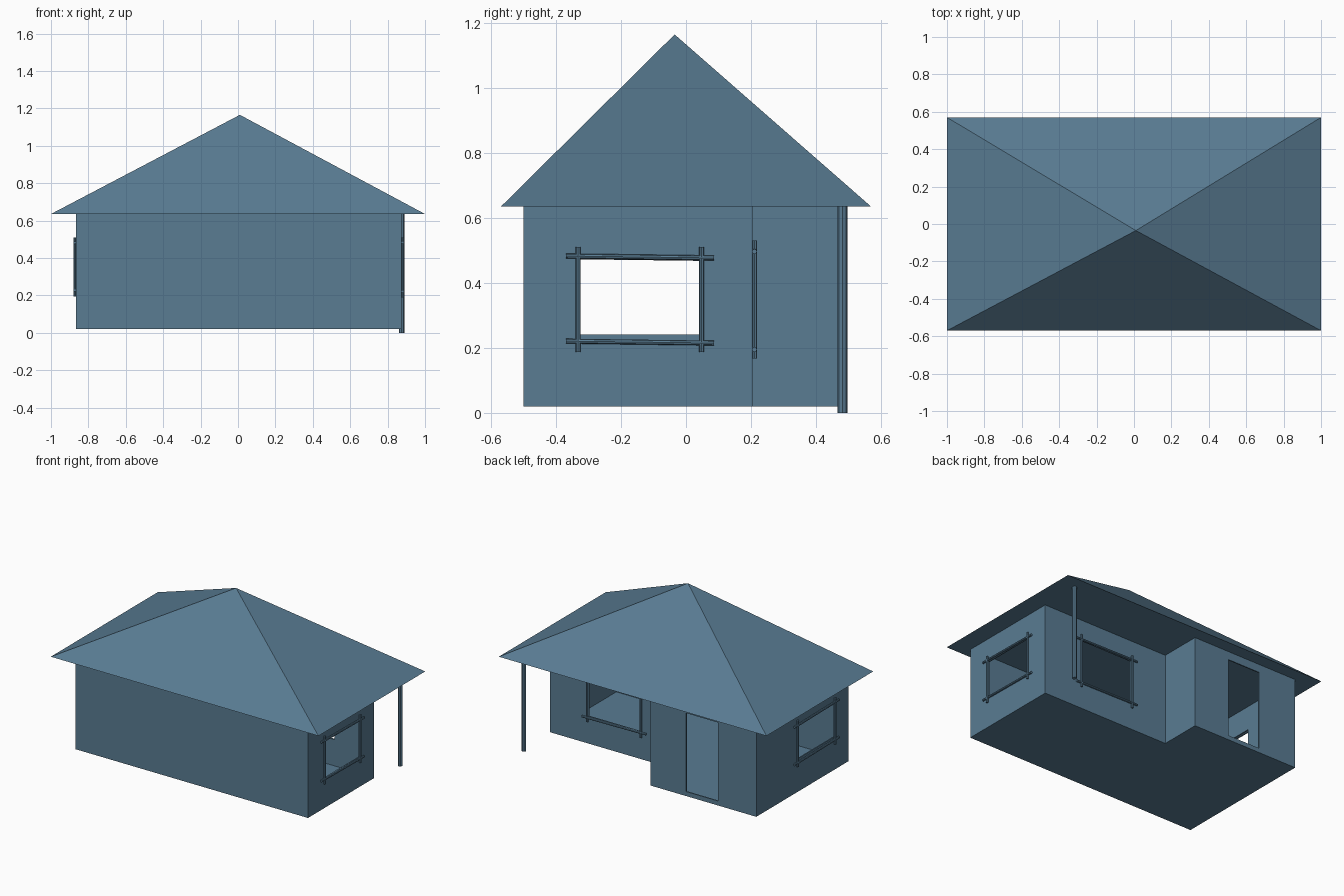
import bpy, bmesh
from mathutils import Vector

if "Cube" in bpy.data.objects:
    bpy.data.objects.remove(bpy.data.objects["Cube"])

FLOOR, EAVE, THICK = 0.02, 0.635, 0.008
BLUE = bpy.data.materials.new("blue_grey")
BLUE.diffuse_color = (0.10, 0.20, 0.29, 1)
BLUE.use_nodes = True
BLUE.node_tree.nodes["Principled BSDF"].inputs["Base Color"].default_value = BLUE.diffuse_color


def make(name, verts, faces, thick=0):
    me = bpy.data.meshes.new(name)
    me.from_pydata([tuple(v) for v in verts], [], faces)
    me.materials.append(BLUE)
    ob = bpy.data.objects.new(name, me)
    bpy.context.collection.objects.link(ob)
    if thick:
        mod = ob.modifiers.new("thickness", 'SOLIDIFY')
        mod.thickness, mod.offset = thick, -1
    return ob


def rod(name, a, b, r, sides=8):
    a, b = Vector(a), Vector(b)
    bm = bmesh.new()
    bmesh.ops.create_cone(bm, cap_ends=True, segments=sides, radius1=r, radius2=r, depth=(b - a).length)
    bm.transform((b - a).to_track_quat('Z', 'Y').to_matrix().to_4x4())
    bmesh.ops.translate(bm, verts=bm.verts, vec=(a + b) / 2)
    me = bpy.data.meshes.new(name)
    bm.to_mesh(me)
    bm.free()
    me.materials.append(BLUE)
    bpy.context.collection.objects.link(bpy.data.objects.new(name, me))


def wall(name, a, b, hole=None):
    """Wall from a to b; hole is (start, end, bottom, top) measured along it."""
    a, b = Vector((*a, 0)), Vector((*b, 0))
    d = (b - a).normalized()

    def rect(u0, u1, z0, z1):
        return [a + d * u + Vector((0, 0, z)) for u, z in ((u0, z0), (u1, z0), (u1, z1), (u0, z1))]
    verts = rect(0, (b - a).length, FLOOR, EAVE)
    faces = [(0, 1, 2, 3)]
    if hole:
        verts += rect(*hole)
        faces = [(i, (i + 1) % 4, (i + 1) % 4 + 4, i + 4) for i in range(4)]
    make(name, verts, faces, THICK)


def window_frame(name, point, u0, u1, z0, z1, over=0.038):
    """Four crossing rods; point maps (distance along wall, height) to space."""
    r = 0.0075
    for i, u in enumerate((u0, u1)):
        rod(f"{name}_upright_{i}", point(u, z0 - 0.03), point(u, z1 + 0.03), r)
    for i, z in enumerate((z0, z1)):
        rod(f"{name}_rail_{i}", point(u0 - over, z + 0.003), point(u1 + over, z - 0.003), r)


# L-shaped plan, anticlockwise
X0, X1, XC = -0.865, 0.873, -0.075
Y0, Y1, YC = -0.5, 0.485, 0.205
plan = [(X0, Y0), (X1, Y0), (X1, YC), (XC, YC), (XC, Y1), (X0, Y1)]
names = ["front_wall", "right_wall", "recessed_wall", "porch_side_wall", "door_wall", "left_wall"]
holes = [None,
         (-0.328 - Y0, 0.045 - Y0, 0.222, 0.475),
         (X1 - 0.585, X1 - 0.195, 0.205, 0.495),
         None,
         (XC + 0.34 - 2 * XC - 0.0, XC + 0.58 - 2 * XC - 0.0, 0.05, 0.58),
         (Y1 - 0.05, Y1 + 0.345, 0.242, 0.475)]
holes[4] = (XC + 0.34, XC + 0.58, 0.05, 0.58)  # door opening
for i, name in enumerate(names):
    wall(name, plan[i], plan[(i + 1) % 6], holes[i])

# Floor slab
make("floor", [(x, y, FLOOR + THICK) for x, y in plan], [tuple(range(6))], THICK)

# Roof pyramid with flat underside
make("roof", [(-1, -0.57, EAVE), (1, -0.57, EAVE), (1, 0.57, EAVE), (-1, 0.57, EAVE), (0.01, -0.035, 1.165)],
     [(3, 2, 1, 0), (0, 1, 4), (1, 2, 4), (2, 3, 4), (3, 0, 4)])

# Window frames
window_frame("right_window", lambda u, z: (X1 + 0.008, u, z), -0.332, 0.048, 0.218, 0.48)
window_frame("left_window", lambda u, z: (X0 - 0.008, u, z), -0.347, 0.052, 0.225, 0.478)
window_frame("back_window", lambda u, z: (u, YC + 0.006, z), 0.19, 0.59, 0.198, 0.5)

# Porch post
rod("porch_post", (0.875, 0.482, 0), (0.875, 0.482, EAVE), 0.015)
